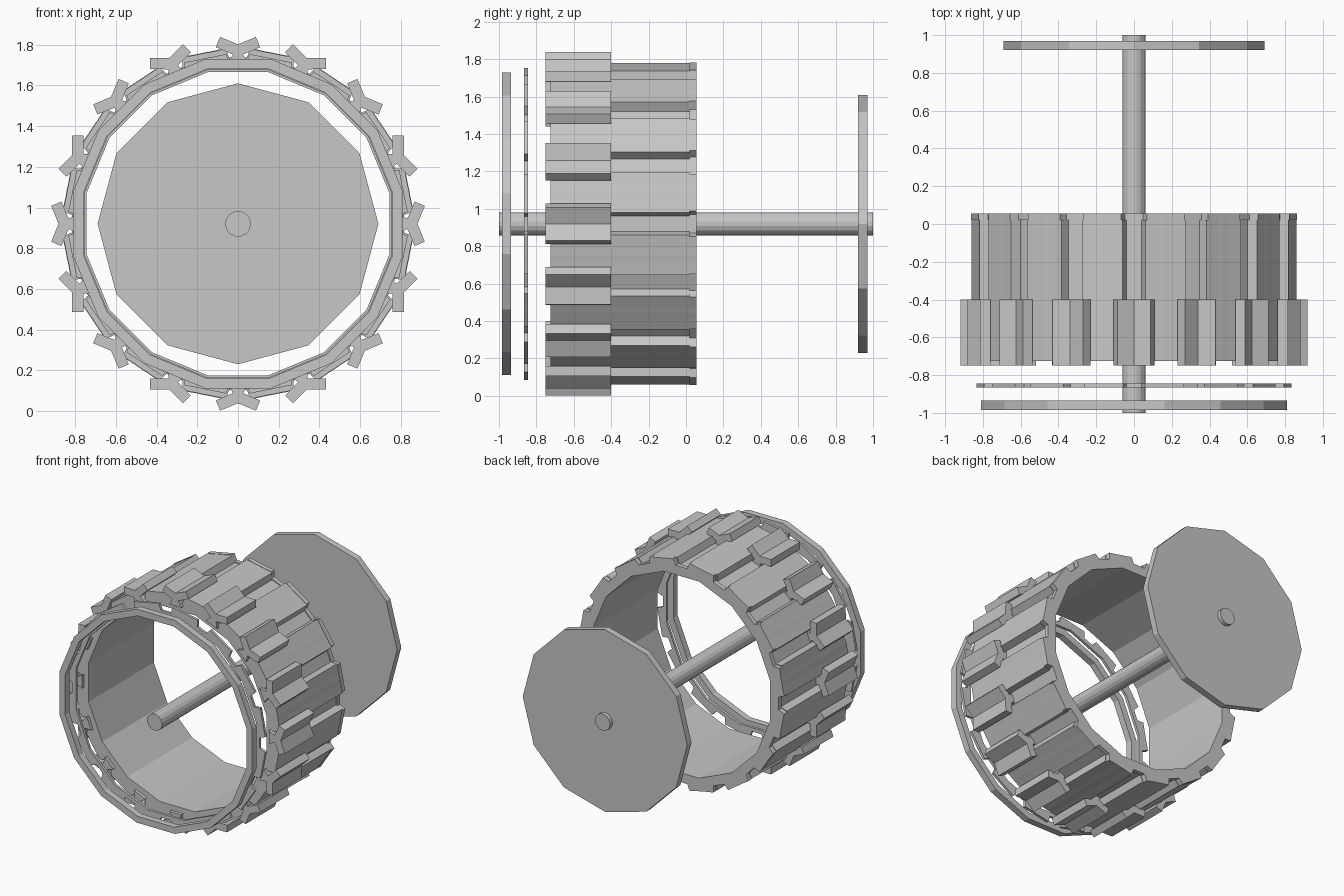
import bpy
import bmesh
from math import sin, cos, radians, pi

cube = bpy.data.objects.get("Cube")
if cube:
    bpy.data.objects.remove(cube, do_unlink=True)

AXIS_Z = 0.92
SIDES = 16
STEP = 360 / SIDES

grey = bpy.data.materials.new("plain grey")
grey.use_nodes = True
COLOUR = (0.57, 0.57, 0.57, 1)
grey.diffuse_color = COLOUR
grey.node_tree.nodes["Principled BSDF"].inputs["Base Color"].default_value = COLOUR


def finish(name, bm):
    bmesh.ops.recalc_face_normals(bm, faces=bm.faces)
    mesh = bpy.data.meshes.new(name)
    bm.to_mesh(mesh)
    bm.free()
    mesh.materials.append(grey)
    obj = bpy.data.objects.new(name, mesh)
    bpy.context.collection.objects.link(obj)
    return obj


def polar(angle, radius):
    a = radians(angle)
    return radius * sin(a), radius * cos(a)


def loop(bm, points, y):
    return [bm.verts.new((x, y, AXIS_Z + z)) for x, z in points]


def bridge(bm, a, b):
    for i in range(len(a)):
        j = (i + 1) % len(a)
        bm.faces.new((a[i], a[j], b[j], b[i]))


def add_prism(bm, points, y0, y1):
    front, back = loop(bm, points, y0), loop(bm, points, y1)
    bm.faces.new(front)
    bm.faces.new(back)
    bridge(bm, front, back)


def prism(name, points, y0, y1):
    bm = bmesh.new()
    add_prism(bm, points, y0, y1)
    return finish(name, bm)


def ring(name, outline, apothem, y0, y1):
    """Band whose outside follows (angle, radius) pairs, with a flat-sided bore."""
    outer = [polar(a, r) for a, r in outline]
    inner = []
    for a, r in outline:
        off = (a + STEP / 2) % STEP - STEP / 2
        inner.append(polar(a, apothem / cos(radians(off))))
    bm = bmesh.new()
    loops = [loop(bm, pts, y) for pts, y in
             ((outer, y0), (outer, y1), (inner, y1), (inner, y0))]
    for i in range(4):
        bridge(bm, loops[i], loops[(i + 1) % 4])
    return finish(name, bm)


def padded(scale=1.0, floor=0.81, widen=0.0):
    """Sixteen wide raised pads separated by narrow grooves."""
    cell = ((-2.9 - widen, floor), (2.9 + widen, floor), (4 + widen, 0.862),
            (8.8, 0.855), (11.25, 0.855), (13.7, 0.855), (18.5 - widen, 0.862))
    return [(k * STEP + a, r * scale) for k in range(SIDES) for a, r in cell]


def regular(n, radius, offset=0.0):
    return [polar(offset + i * 360 / n, radius) for i in range(n)]


# Axle and back disc
prism("axle", regular(16, 0.063, STEP / 2), -1, 1)
prism("back_disc", regular(12, 0.69), 0.92, 0.97)

# Drum with grooved outside and a rear lip
ring("drum", padded(), 0.745, -0.725, 0.02)
ring("drum_rear_lip", padded(1.003, 0.815, 0.5), 0.745, 0.02, 0.055)

# Loose rings in front of the drum
ring("thin_ring", padded(0.97), 0.755, -0.865, -0.845)
ring("front_ring", [((i + 0.5) * STEP, 0.825) for i in range(SIDES)],
     0.76, -0.985, -0.935)

# Forked teeth around the front half of the drum
half = [(0.05, 0.785), (0.025, 0.832), (0.109, 0.868), (0.088, 0.918)]
tooth = half + [(0, 0.882)] + [(-x, z) for x, z in reversed(half)]
bm = bmesh.new()
for k in range(SIDES):
    t = 2 * pi * k / SIDES
    turned = [(x * cos(t) + z * sin(t), z * cos(t) - x * sin(t)) for x, z in tooth]
    add_prism(bm, turned, -0.75, -0.4)
finish("forked_teeth", bm)
